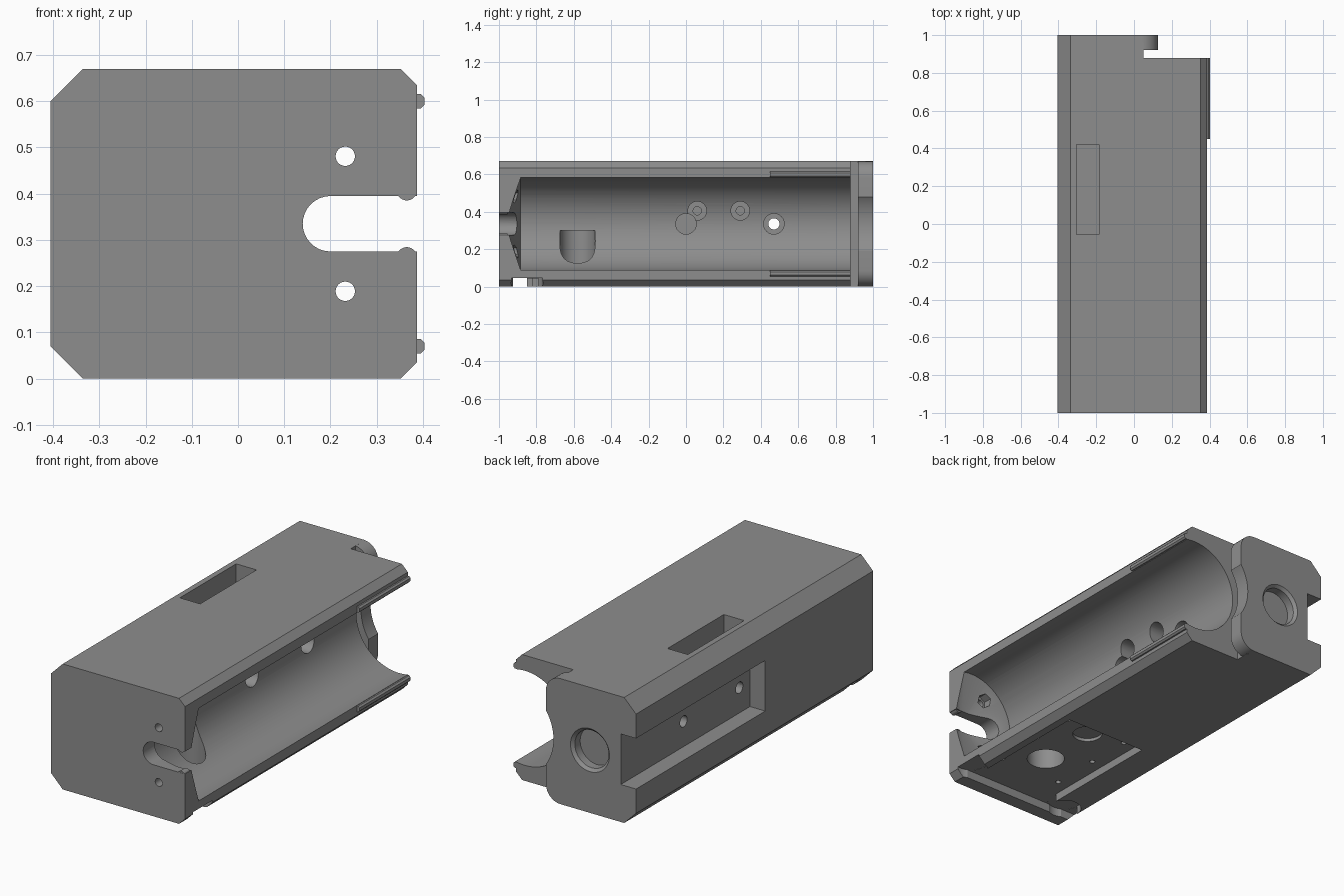
import bpy, bmesh, math
from mathutils import Matrix, Vector

if "Cube" in bpy.data.objects:
    bpy.data.objects.remove(bpy.data.objects["Cube"])

grey = bpy.data.materials.new("matte grey")
grey.diffuse_color = (0.27, 0.27, 0.27, 1)
grey.use_nodes = True
grey.node_tree.nodes["Principled BSDF"].inputs["Base Color"].default_value = grey.diffuse_color


def make(name, bm):
    bmesh.ops.recalc_face_normals(bm, faces=bm.faces)
    me = bpy.data.meshes.new(name)
    bm.to_mesh(me)
    bm.free()
    me.materials.append(grey)
    ob = bpy.data.objects.new(name, me)
    bpy.context.collection.objects.link(ob)
    return ob


def prism(name, pts, y0, y1):
    """Extrude an x-z outline along y."""
    bm = bmesh.new()
    f = bm.faces.new([bm.verts.new((x, y0, z)) for x, z in pts])
    r = bmesh.ops.extrude_face_region(bm, geom=[f])
    vs = [v for v in r["geom"] if isinstance(v, bmesh.types.BMVert)]
    bmesh.ops.translate(bm, verts=vs, vec=(0, y1 - y0, 0))
    return make(name, bm)


def box(name, a, b):
    return prism(name, [(a[0], a[2]), (b[0], a[2]), (b[0], b[2]), (a[0], b[2])], a[1], b[1])


def cyl(name, a, b, r, r2=None, n=32):
    """Cylinder or cone from point a to point b."""
    a, b = Vector(a), Vector(b)
    d = b - a
    m = Matrix.Translation((a + b) / 2) @ d.to_track_quat('Z', 'Y').to_matrix().to_4x4()
    bm = bmesh.new()
    bmesh.ops.create_cone(bm, cap_ends=True, segments=n, radius1=r,
                          radius2=r if r2 is None else r2, depth=d.length, matrix=m)
    return make(name, bm)


def combine(tool, op='DIFFERENCE'):
    mod = body.modifiers.new("bool", 'BOOLEAN')
    mod.operation, mod.solver, mod.object = op, 'EXACT', tool
    bpy.context.view_layer.objects.active = body
    bpy.ops.object.modifier_apply(modifier=mod.name)
    bpy.data.objects.remove(tool)


def cut(tool):
    combine(tool)


L, R, H, C = -0.405, 0.387, 0.67, 0.335     # sides, height, mid height
AX, RAD = 0.335, 0.2525                     # bore axis and radius
left = [(L, H - .07), (L, .07), (L + .07, 0)]

# Main chamfered block, narrow neck and rounded end plate
body = prism("housing", left + [(R - .035, 0), (R, .035), (R, H - .035), (R - .035, H), (L + .07, H)], -1, .88)
neck = prism("neck", left + [(.05, 0), (.05, H), (L + .07, H)], .8, .96)
combine(neck, 'UNION')
corner = [(.042 + .085 * math.sin(t * math.pi / 16), .085 - .085 * math.cos(t * math.pi / 16)) for t in range(9)]
plate = prism("end_plate", left + corner + [(x, H - z) for x, z in reversed(corner)] + [(L + .07, H)], .92, 1)
combine(plate, 'UNION')

# Round bore with conical front end
cut(cyl("bore", (AX, -.885, C), (AX, 1.1, C), RAD, n=96))
cut(cyl("bore_cone", (AX, -.95, C), (AX, -.884, C), .065, RAD, n=96))

# Front slot with snap bumps, screw holes and nut pockets
arc = [(.2 - .06 * math.sin(t * math.pi / 16), C + .06 * math.cos(t * math.pi / 16)) for t in range(17)]
cut(prism("slot", arc + [(.5, C - .06), (.5, C + .06)], -1.1, -.8))
for s in (-1, 1):
    combine(cyl("snap_bump", (.365, -.999, C + s * .072), (.365, -.955, C + s * .072), .0215), 'UNION')
    cut(cyl("screw_hole", (.232, -1.1, C + s * .146), (.232, -.8, C + s * .146), .021, n=24))
    cut(cyl("nut_pocket", (.232, -.945, C + s * .146), (.232, -.85, C + s * .146), .037, n=6))

# Left side channel, top pocket and round socket in the back
cut(box("side_channel", (-.6, -.09, .2), (-.315, 1.1, .47)))
cut(box("top_pocket", (-.305, -.055, .375), (-.185, .42, .8)))
cut(cyl("socket", (-.133, .94, C), (-.133, 1.1, C), .1, n=48))
cut(cyl("socket_rim", (-.133, .985, C), (-.133, 1.015, C), .1, .13, n=48))

# Counterbored holes in the bore wall
for y in (0, .47):
    cut(cyl("through_hole", (-.35, y, C), (.2, y, C), .03))
    cut(cyl("counterbore", (-.1, y, C), (.2, y, C), .055))
for y in (.06, .29):
    cut(cyl("wire_hole", (-.2, y, .405), (.2, y, .405), .022))
    cut(cyl("wire_counterbore", (.0, y, .405), (.2, y, .405), .05))

# Recess under the front: tray, cross channel, round pockets and small holes
cut(box("tray", (-.17, -.88, -.1), (.31, -.14, .043)))
cut(box("cross_channel", (-.6, -.925, -.1), (.6, -.85, .045)))
for x in (-.25, .37):
    cut(cyl("pivot_pocket", (x, -.85, -.1), (x, -.85, .046), .085))
cut(cyl("large_hole", (.1, -.58, -.1), (.1, -.58, .3), .095))
cut(cyl("disc_pocket", (.1, -.25, -.1), (.1, -.25, .06), .075))
for x in (-.1, .27):
    for y in (-.2, -.45, -.72):
        cut(cyl("pin_hole", (x, y, -.1), (x, y, .065), .014, n=16))

# Small rails on the open edges
for s in (-1, 1):
    bm = bmesh.new()
    zc = C + s * .265
    rail = prism("rail", [(R - .01, zc - .016), (R + .008, zc - .016), (R + .016, zc - .008),
                          (R + .016, zc + .008), (R + .008, zc + .016), (R - .01, zc + .016)], .45, .88)
    bm.free()
    rail.name = "upper_rail" if s > 0 else "lower_rail"

# Smooth curved walls, keep machined edges sharp
for ob in bpy.context.scene.objects:
    ob.select_set(ob == body)
bpy.context.view_layer.objects.active = body
bpy.ops.object.shade_smooth_by_angle(angle=math.radians(25))
